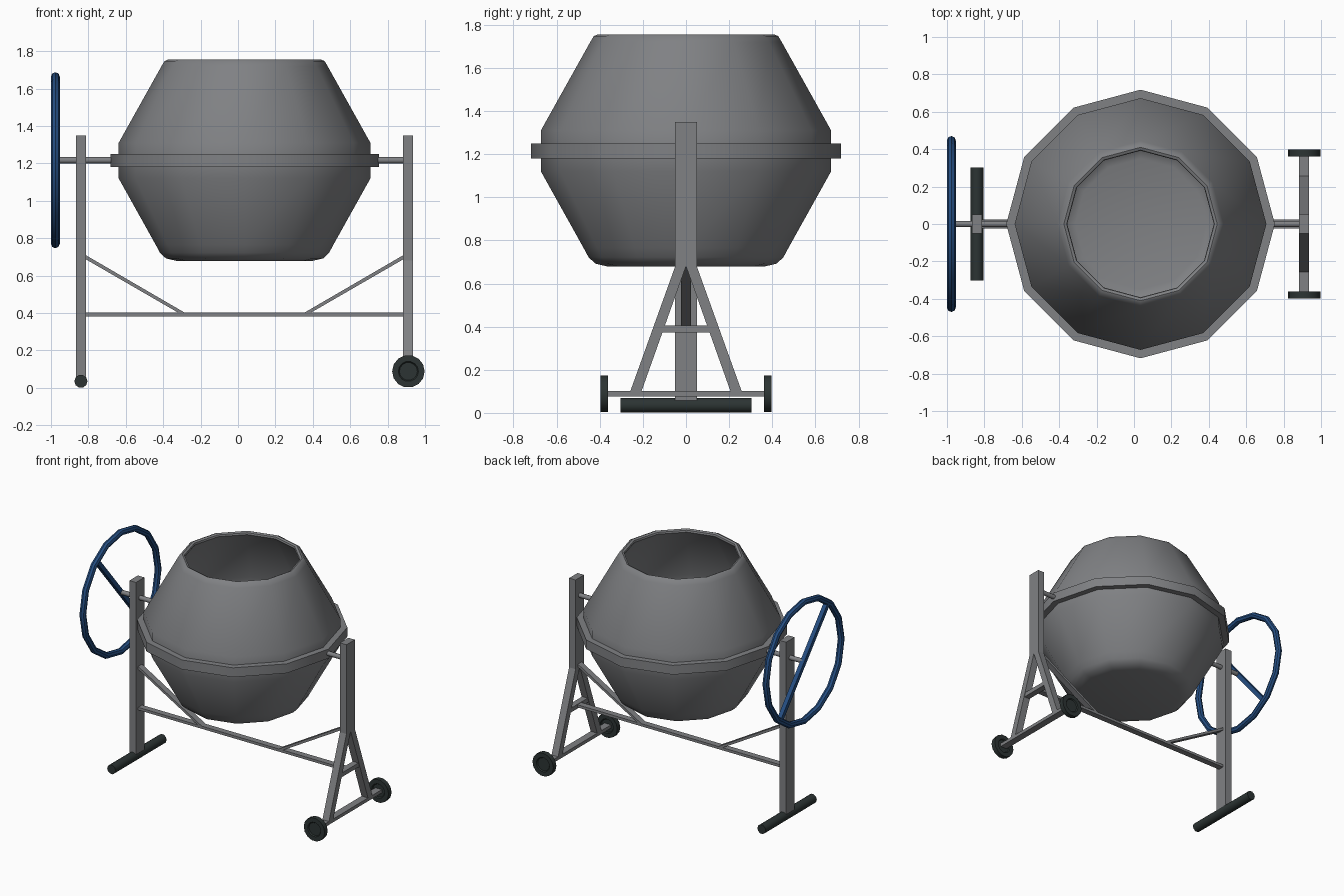
import bpy, bmesh, math
from mathutils import Matrix, Vector

if "Cube" in bpy.data.objects:
    bpy.data.objects.remove(bpy.data.objects["Cube"])


def material(name, rgb):
    m = bpy.data.materials.new(name)
    m.diffuse_color = (*rgb, 1)
    m.use_nodes = True
    m.node_tree.nodes["Principled BSDF"].inputs["Base Color"].default_value = m.diffuse_color
    return m


GREY = material("steel grey", (0.215, 0.22, 0.23))
BLUE = material("wheel blue", (0.018, 0.075, 0.22))
BLACK = material("rubber black", (0.025, 0.034, 0.033))

CX, AXZ = 0.035, 1.217          # drum centre and tilt axis height
TURN = {'Z': Matrix(),
        'X': Matrix.Rotation(math.pi / 2, 4, 'Y'),
        'Y': Matrix.Rotation(-math.pi / 2, 4, 'X')}


def finish(bm, name, mat, smooth=0):
    bmesh.ops.remove_doubles(bm, verts=bm.verts, dist=1e-5)
    bmesh.ops.recalc_face_normals(bm, faces=bm.faces)
    if smooth:
        for f in bm.faces:
            f.smooth = True
        for e in bm.edges:
            e.smooth = e.calc_face_angle(0) < math.radians(smooth)
    me = bpy.data.meshes.new(name)
    bm.to_mesh(me)
    bm.free()
    me.materials.append(mat)
    ob = bpy.data.objects.new(name, me)
    bpy.context.collection.objects.link(ob)
    return ob


def lathe(name, profile, seg, axis, centre, mat, closed=False, smooth=40):
    """Spin (radius, height) points around an axis."""
    bm = bmesh.new()
    place = Matrix.Translation(centre) @ TURN[axis]
    rows = []
    for i in range(seg):
        a = 2 * math.pi * i / seg
        rows.append([bm.verts.new(place @ Vector((r * math.cos(a), r * math.sin(a), h)))
                     for r, h in profile])
    n = len(profile)
    for i in range(seg):
        p, q = rows[i], rows[(i + 1) % seg]
        for j in range(n if closed else n - 1):
            k = (j + 1) % n
            bm.faces.new((p[j], q[j], q[k], p[k]))
    bmesh.ops.dissolve_degenerate(bm, edges=bm.edges, dist=1e-5)
    return finish(bm, name, mat, smooth)


def rod(name, r, h0, h1, seg, axis, centre, mat):
    return lathe(name, [(0, h0), (r, h0), (r, h1), (0, h1)], seg, axis, centre, mat)


def slab(name, pts, lo, hi, plane, mat=GREY):
    """Extrude a polygon: plane 'xz' along y, or plane 'yz' along x."""
    bm = bmesh.new()
    to3 = (lambda u, v, d: (u, d, v)) if plane == 'xz' else (lambda u, v, d: (d, u, v))
    a = [bm.verts.new(to3(u, v, lo)) for u, v in pts]
    b = [bm.verts.new(to3(u, v, hi)) for u, v in pts]
    bm.faces.new(a)
    bm.faces.new(b)
    for i in range(len(pts)):
        j = (i + 1) % len(pts)
        bm.faces.new((a[i], a[j], b[j], b[i]))
    return finish(bm, name, mat)


def rect(u0, u1, v0, v1):
    return [(u0, v0), (u1, v0), (u1, v1), (u0, v1)]


# hollow mixing drum: outer shell, rim, then inner wall and floor
drum = [(0, .678), (.36, .678), (.42, .692), (.452, .722), (.475, .765),
        (.673, 1.12), (.673, 1.31), (.444, 1.72), (.428, 1.747), (.41, 1.755),
        (.395, 1.748), (.392, 1.735), (.41, 1.71), (.645, 1.30), (.645, 1.13), (.45, .775),
        (.40, .72), (.35, .705), (0, .705)]
lathe("drum", drum, 12, 'Z', (CX, 0, 0), GREY)

# band around the drum
lathe("drum_band", [(.655, 1.18), (.718, 1.18), (.718, 1.25), (.655, 1.25)],
      12, 'Z', (CX, 0, 0), GREY, closed=True)

# tilt axle stubs
rod("axle_left", .017, -.975, -.62, 10, 'X', (0, 0, AXZ), GREY)
rod("axle_right", .017, .69, .90, 10, 'X', (0, 0, AXZ), GREY)

# hand wheel and its slanted spoke
R, r = .447, .0235
lathe("hand_wheel", [(R + r * math.cos(k * math.pi / 4), r * math.sin(k * math.pi / 4))
                     for k in range(8)],
      16, 'X', (-.9765, 0, AXZ), BLUE, closed=True)
ang = math.radians(130)
d, s = Vector((math.cos(ang), math.sin(ang))), Vector((-math.sin(ang), math.cos(ang)))
spoke = [d * a * .44 + s * b * .016 + Vector((0, AXZ))
         for a, b in ((-1, -1), (1, -1), (1, 1), (-1, 1))]
slab("hand_wheel_spoke", [tuple(p) for p in spoke], -.9925, -.9605, 'yz', BLUE)

# posts
slab("left_post", rect(-.05, .05, .055, 1.35), -.867, -.813, 'yz')
slab("right_post", rect(-.05, .05, .68, 1.35), .882, .936, 'yz')

# splayed legs under the right post
for side, sg in (("front", -1), ("back", 1)):
    slab(side + "_leg", [(0, .68), (sg * .05, .68), (sg * .262, .09), (sg * .21, .09)],
         .882, .936, 'yz')
slab("leg_crossbar", rect(-.125, .125, .373, .405), .886, .932, 'yz')
slab("wheel_axle", rect(-.37, .37, .077, .102), .882, .936, 'yz')

# lower beam and diagonal braces
slab("lower_beam", rect(-.82, .89, .382, .402), -.023, .023, 'xz')
for side, sg in (("left", -1), ("right", 1)):
    slab(side + "_brace", [(CX + sg * x, z) for x, z in
                           ((.85, .688), (.85, .71), (.32, .402), (.355, .402))],
         -.023, .023, 'xz')

# transport wheels with a recessed hub on each face
W = [(0, -.010), (.048, -.010), (.054, -.018), (.087, -.018),
     (.087, .018), (.054, .018), (.048, .010), (0, .010)]
for side, sg in (("front", -1), ("back", 1)):
    lathe(side + "_wheel", W, 14, 'Y', (.911, sg * .379, .088), BLACK)

# rubber foot bar
rod("foot_bar", .035, -.303, .303, 10, 'Y', (-.84, 0, .035), BLACK)
